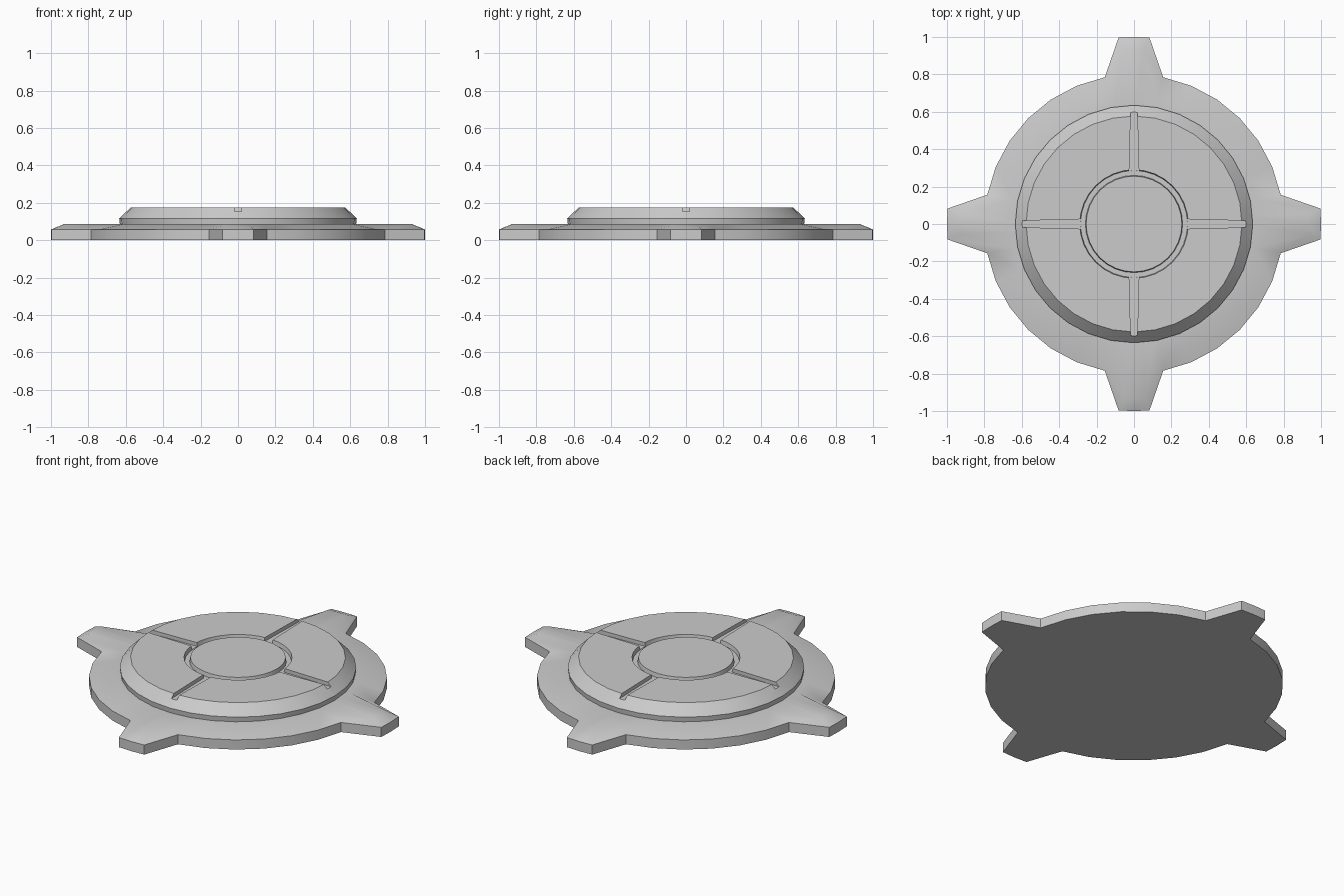
import bpy, bmesh
from math import sin, cos, pi, radians, hypot, atan2

if "Cube" in bpy.data.objects:
    bpy.data.objects.remove(bpy.data.objects["Cube"])

SEG = 32


def finish(bm, name):
    bmesh.ops.recalc_face_normals(bm, faces=bm.faces[:])
    me = bpy.data.meshes.new(name)
    bm.to_mesh(me)
    bm.free()
    ob = bpy.data.objects.new(name, me)
    bpy.context.collection.objects.link(ob)
    return ob


def activate(ob):
    bpy.ops.object.select_all(action='DESELECT')
    ob.select_set(True)
    bpy.context.view_layer.objects.active = ob


def loft(bm, rings):
    # skin closed rings of points and cap both ends
    loops = [[bm.verts.new(p) for p in ring] for ring in rings]
    for a, b in zip(loops, loops[1:]):
        n = len(a)
        for i in range(n):
            j = (i + 1) % n
            bm.faces.new((a[i], a[j], b[j], b[i]))
    bm.faces.new(loops[0])
    bm.faces.new(loops[-1])


def outline(r, tip_r, tip_w, z):
    # circle whose every eighth corner becomes a three-point tooth tip
    pts = []
    for k in range(SEG):
        a = k * 2 * pi / SEG
        if k % 8:
            pts.append((r * cos(a), r * sin(a), z))
        else:
            w = atan2(tip_w, tip_r)
            rr = min(tip_r, tip_r)
            pts += [(rr * cos(a + d), rr * sin(a + d), z) for d in (-w, 0, w)]
    return pts


# base plate with four teeth and a sloping rim
bm = bmesh.new()
loft(bm, [outline(0.8, 1.0, 0.083, 0),
          outline(0.8, 1.0, 0.083, 0.057),
          outline(0.66, 0.93, 0.056, 0.086),
          outline(0.60, 0.60, 0.04, 0.086)])
base = finish(bm, "toothed_base")

# raised cap with a bevelled edge and a ring groove
profile = [(0.63, 0.07), (0.635, 0.115), (0.577, 0.174), (0.29, 0.174),
           (0.286, 0.150), (0.26, 0.150), (0.256, 0.174)]
bm = bmesh.new()
loft(bm, [[(r * cos(i * 2 * pi / SEG), r * sin(i * 2 * pi / SEG), z)
           for i in range(SEG)] for r, z in profile])
cap = finish(bm, "raised_cap")

# four tapered radial slots cut into the cap
bm = bmesh.new()
for k in range(4):
    c, s = cos(k * pi / 2), sin(k * pi / 2)
    plan = [(0.272, -0.026), (0.66, -0.016), (0.66, 0.016), (0.272, 0.026)]
    loft(bm, [[(x * c - y * s, x * s + y * c, z) for x, y in plan]
              for z in (0.152, 0.22)])
cutter = finish(bm, "slot_cutter")
cutter.hide_render = True
mod = cap.modifiers.new("slots", 'BOOLEAN')
mod.object = cutter
mod.operation = 'DIFFERENCE'
mod.solver = 'EXACT'
activate(cap)
bpy.ops.object.modifier_apply(modifier=mod.name)
bpy.data.objects.remove(cutter)

for ob in (base, cap):
    activate(ob)
    bpy.ops.object.shade_smooth_by_angle(angle=radians(30))
